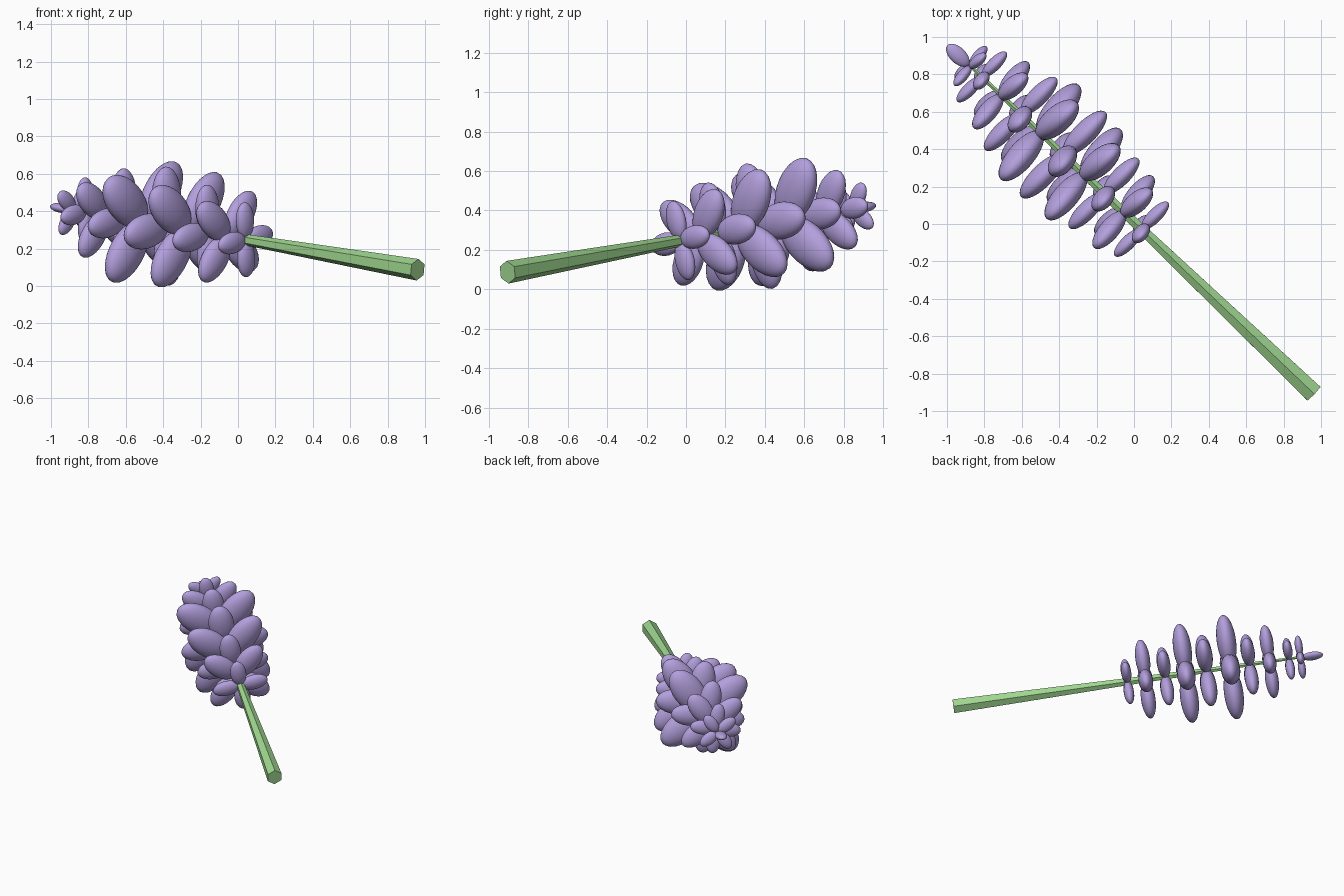
import bpy, bmesh, math
from mathutils import Vector, Matrix

if "Cube" in bpy.data.objects:
    bpy.data.objects.remove(bpy.data.objects["Cube"])

BASE = Vector((0.96, -0.905, 0.087))
TIP = Vector((-0.88, 0.85, 0.408))
AXIS = (TIP - BASE).normalized()
SIDE = AXIS.cross(Vector((0, 0, 1))).normalized()   # horizontal, across the stem
UP = SIDE.cross(AXIS)


def material(name, rgb):
    m = bpy.data.materials.new(name)
    m.diffuse_color = (*rgb, 1)
    m.use_nodes = True
    m.node_tree.nodes["Principled BSDF"].inputs["Base Color"].default_value = m.diffuse_color
    return m


purple = material("petal_purple", (0.45, 0.35, 0.72))
green = material("stem_green", (0.35, 0.68, 0.28))


def finish(bm, name, mat, smooth):
    mesh = bpy.data.meshes.new(name)
    bmesh.ops.recalc_face_normals(bm, faces=bm.faces[:])
    for f in bm.faces:
        f.smooth = smooth
    bm.to_mesh(mesh)
    bm.free()
    mesh.materials.append(mat)
    ob = bpy.data.objects.new(name, mesh)
    bpy.context.collection.objects.link(ob)
    return ob


def add_petal(bm, centre, axes, radii):
    """Ellipsoid with the given centre, axis directions and half sizes."""
    m = Matrix([a * r for a, r in zip(axes, radii)]).transposed().to_4x4()
    m.translation = centre
    bmesh.ops.create_uvsphere(bm, u_segments=24, v_segments=16, radius=1, matrix=m)


# Tapered six-sided stem
bm = bmesh.new()
rings = []
for t, r in [(0, 0.058), (0.5, 0.030), (1.0, 0.010)]:
    c = BASE.lerp(TIP, t)
    angles = [math.radians(90 + 60 * i) for i in range(6)]
    rings.append([bm.verts.new(c + (SIDE * math.cos(a) + UP * math.sin(a)) * r)
                  for a in angles])
for lo, hi in zip(rings, rings[1:]):
    for i in range(6):
        j = (i + 1) % 6
        bm.faces.new((lo[i], lo[j], hi[j], hi[i]))
bm.faces.new(rings[0])
bm.faces.new(rings[-1])
finish(bm, "stem", green, False)

# Whorls of four petals: (place along stem, petal half length), alternately turned 45 degrees
WHORLS = [(0.50, 0.100), (0.552, 0.143), (0.609, 0.130), (0.668, 0.180), (0.727, 0.160),
          (0.795, 0.190), (0.851, 0.135), (0.908, 0.132), (0.964, 0.092), (0.997, 0.077)]
for n, (t, a) in enumerate(WHORLS):
    bm = bmesh.new()
    for k in range(4):
        phi = math.radians(10 + 45 * (n % 2) + 90 * k)
        out = SIDE * math.cos(phi) + UP * math.sin(phi)
        add_petal(bm, BASE.lerp(TIP, t) + out * (a + 0.005),
                  (out, AXIS.cross(out), AXIS), (a, a * 0.59, a * 0.37))
    finish(bm, f"petal_whorl_{n + 1}", purple, True)

# Single bud at the tip
bm = bmesh.new()
add_petal(bm, Vector((-0.942, 0.902, 0.417)), (AXIS, SIDE, UP), (0.078, 0.043, 0.026))
finish(bm, "tip_bud", purple, True)
